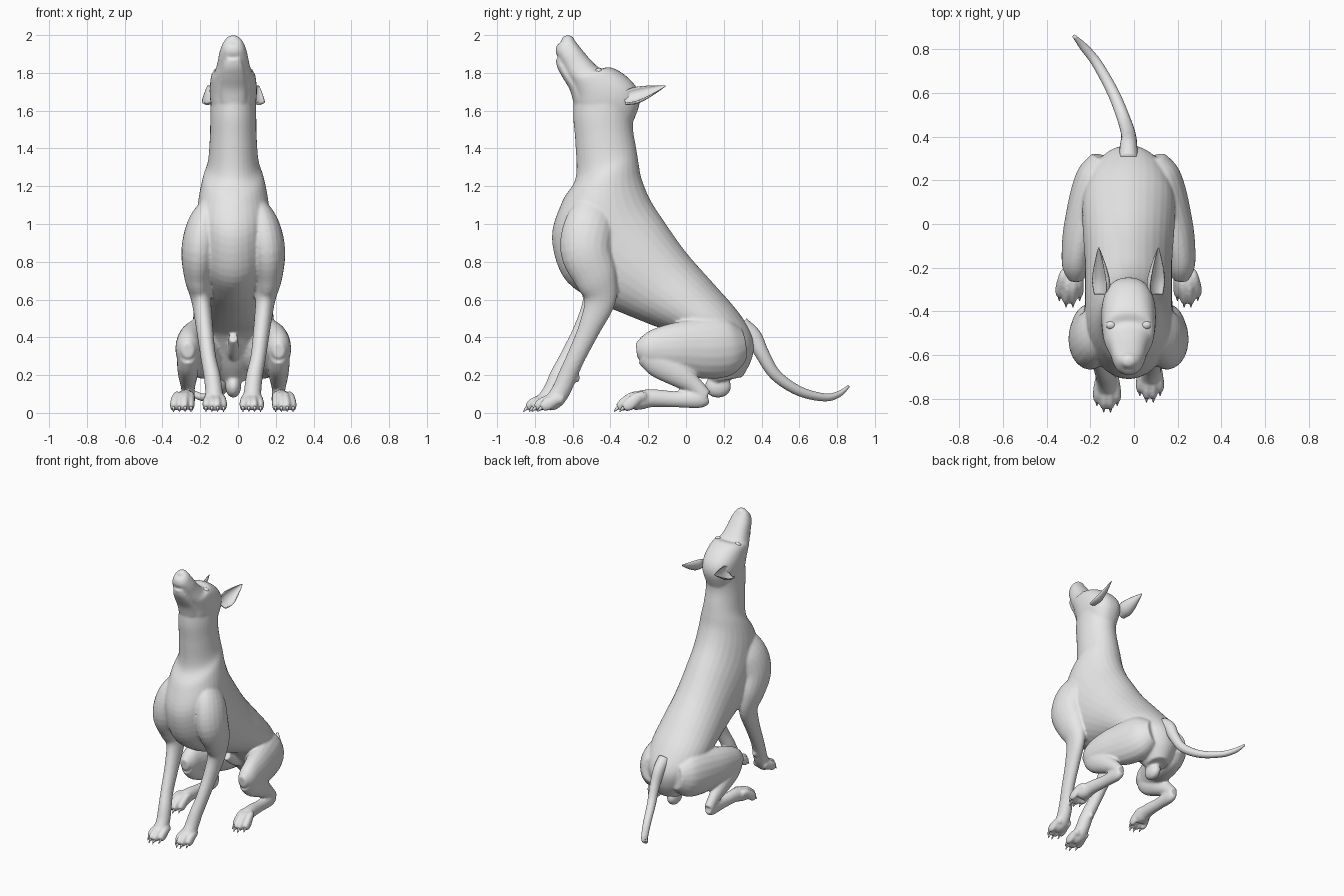
import bpy, bmesh, math
from mathutils import Vector, Matrix

if "Cube" in bpy.data.objects:
    bpy.data.objects.remove(bpy.data.objects["Cube"], do_unlink=True)

CX = -0.025          # the animal's own centre line
X = Vector((1, 0, 0))

grey = bpy.data.materials.new("plain grey")
grey.use_nodes = True
grey.diffuse_color = (0.8, 0.8, 0.8, 1)
grey.node_tree.nodes["Principled BSDF"].inputs["Base Color"].default_value = (0.8, 0.8, 0.8, 1)


def spline(rows, steps=5):
    """Catmull-Rom interpolation of rows of numbers."""
    out = []
    for i in range(len(rows) - 1):
        p0, p1 = rows[max(i - 1, 0)], rows[i]
        p2, p3 = rows[i + 1], rows[min(i + 2, len(rows) - 1)]
        for k in range(steps):
            t = k / steps
            out.append([0.5 * (2 * b + (c - a) * t + (2 * a - 5 * b + 4 * c - d) * t * t
                               + (3 * b - a - 3 * c + d) * t ** 3)
                        for a, b, c, d in zip(p0, p1, p2, p3)])
    return out + [list(rows[-1])]


def skin(bm, rings):
    """Join rings of points into a closed tube."""
    loops = [[bm.verts.new(p) for p in r] for r in rings]
    n = len(loops[0])
    for a, b in zip(loops, loops[1:]):
        for i in range(n):
            bm.faces.new((a[i], a[(i + 1) % n], b[(i + 1) % n], b[i]))
    bm.faces.new(loops[0][::-1])
    bm.faces.new(loops[-1])


def power(v, e):
    return math.copysign(abs(v) ** e, v)


def slab_loft(bm, rows, e=1.0, n=32):
    """Rows: back y, back z, front y, front z, half width."""
    rings = []
    for yb, zb, yf, zf, w in spline(rows):
        c = Vector((CX, (yb + yf) / 2, (zb + zf) / 2))
        a = Vector((0, (yb - yf) / 2, (zb - zf) / 2))
        rings.append([c + a * power(math.cos(t), e) + X * w * power(math.sin(t), e)
                      for t in (2 * math.pi * i / n for i in range(n))])
    skin(bm, rings)


def tube(bm, rows, side=1, lean=0.0, n=20):
    """Rows: x, y, z, half width, half depth. Lean moves low points forward."""
    rows = [(CX + side * x, y - lean * min(1, max(0, (0.7 - z) / 0.5)), z, a, b)
            for x, y, z, a, b in rows]
    rows = spline(rows)
    pts = [Vector(r[:3]) for r in rows]
    rings = []
    for i, r in enumerate(rows):
        t = (pts[min(i + 1, len(pts) - 1)] - pts[max(i - 1, 0)]).normalized()
        u = (X - t * t.x).normalized()
        v = t.cross(u)
        rings.append([pts[i] + u * r[3] * math.cos(k) + v * r[4] * math.sin(k)
                      for k in (2 * math.pi * j / n for j in range(n))])
    skin(bm, rings)


def ball(bm, centre, size):
    m = Matrix.Translation(Vector(centre) + X * CX) @ Matrix.Diagonal((*size, 1))
    bmesh.ops.create_uvsphere(bm, u_segments=20, v_segments=12, radius=1, matrix=m)


def finish(bm, name):
    bmesh.ops.recalc_face_normals(bm, faces=bm.faces)
    for f in bm.faces:
        f.smooth = True
    me = bpy.data.meshes.new(name)
    bm.to_mesh(me)
    bm.free()
    me.materials.append(grey)
    ob = bpy.data.objects.new(name, me)
    bpy.context.collection.objects.link(ob)
    return ob


body, claws = bmesh.new(), bmesh.new()

# Torso and neck, from rump to throat
slab_loft(body, [
    (0.30, 0.19, 0.14, 0.16, 0.07), (0.35, 0.29, 0.07, 0.24, 0.13),
    (0.355, 0.40, 0.00, 0.34, 0.18), (0.28, 0.53, -0.07, 0.42, 0.21),
    (0.15, 0.68, -0.18, 0.465, 0.21), (0.00, 0.85, -0.33, 0.525, 0.20),
    (-0.12, 1.02, -0.50, 0.60, 0.20), (-0.19, 1.13, -0.65, 0.72, 0.20),
    (-0.235, 1.24, -0.71, 0.93, 0.19), (-0.252, 1.33, -0.655, 1.12, 0.165),
    (-0.265, 1.41, -0.585, 1.24, 0.135), (-0.28, 1.50, -0.585, 1.42, 0.124),
    (-0.275, 1.57, -0.597, 1.56, 0.122), (-0.25, 1.64, -0.595, 1.64, 0.12)])

# Skull and muzzle, pointing up
slab_loft(body, [
    (-0.28, 1.54, -0.57, 1.56, 0.10), (-0.245, 1.64, -0.585, 1.64, 0.12),
    (-0.26, 1.72, -0.59, 1.68, 0.125), (-0.325, 1.79, -0.60, 1.715, 0.122),
    (-0.40, 1.83, -0.61, 1.745, 0.115), (-0.455, 1.825, -0.63, 1.78, 0.10),
    (-0.51, 1.875, -0.65, 1.82, 0.085), (-0.56, 1.935, -0.672, 1.87, 0.074),
    (-0.60, 1.985, -0.69, 1.91, 0.056), (-0.62, 2.0, -0.685, 1.945, 0.035)], e=0.85)

# Lower jaw, narrower than the muzzle so that a mouth crease is left
slab_loft(body, [
    (-0.50, 1.66, -0.595, 1.64, 0.075), (-0.56, 1.74, -0.615, 1.71, 0.070),
    (-0.61, 1.80, -0.650, 1.77, 0.062), (-0.635, 1.85, -0.680, 1.825, 0.052),
    (-0.655, 1.89, -0.690, 1.87, 0.035)])

# Nose pad and the soft parts under the rump and belly
ball(body, (0, -0.625, 1.972), (0.04, 0.035, 0.028))
ball(body, (0, 0.17, 0.14), (0.042, 0.07, 0.06))
tube(body, [(0, 0.10, 0.29, 0.025, 0.03), (0, 0.0, 0.33, 0.03, 0.035),
            (0, -0.10, 0.40, 0.025, 0.03)])


def paw(side, x, y, splay, height):
    """Four arched toes with claws; the middle two reach further."""
    for k in (-1.5, -0.5, 0.5, 1.5):
        tip = y + (0.03 if abs(k) > 1 else 0)
        x0, x1 = x + k * 0.022, x + k * 0.031 + splay
        tube(body, [(x0, y + 0.15, height, 0.020, 0.025),
                    ((x0 + x1) / 2, tip + 0.085, height, 0.020, 0.028),
                    (x1, tip + 0.035, 0.045, 0.019, 0.034),
                    (x1, tip + 0.005, 0.026, 0.014, 0.022)], side, n=12)
        tube(claws, [(x1, tip + 0.02, 0.035, 0.010, 0.010),
                     (x1, tip, 0.024, 0.007, 0.009),
                     (x1, tip - 0.016, 0.006, 0.002, 0.002)], side, n=8)


for side in (1, -1):
    # Front leg from shoulder to wrist, the right one set further forward
    lean = 0.0 if side == 1 else 0.045
    tube(body, [
        (0.10, -0.46, 1.12, 0.05, 0.09), (0.15, -0.51, 1.00, 0.09, 0.13),
        (0.18, -0.53, 0.86, 0.095, 0.135), (0.185, -0.48, 0.72, 0.075, 0.115),
        (0.17, -0.455, 0.60, 0.053, 0.085), (0.152, -0.51, 0.45, 0.045, 0.06),
        (0.133, -0.58, 0.30, 0.041, 0.05), (0.113, -0.625, 0.20, 0.044, 0.05),
        (0.103, -0.66, 0.12, 0.046, 0.05), (0.10, -0.70, 0.065, 0.048, 0.048),
        (0.10, -0.74, 0.05, 0.045, 0.038)], side, lean)
    ball(body, (side * 0.11, -0.582 - lean, 0.185), (0.018, 0.022, 0.025))
    paw(side, 0.098, -0.80 - lean, 0.0, 0.07)

    # Thigh
    tube(body, [
        (0.10, 0.30, 0.36, 0.07, 0.09), (0.125, 0.22, 0.35, 0.11, 0.155),
        (0.16, 0.10, 0.345, 0.115, 0.165), (0.21, -0.03, 0.345, 0.09, 0.14),
        (0.235, -0.14, 0.34, 0.072, 0.115), (0.24, -0.21, 0.335, 0.06, 0.085),
        (0.24, -0.262, 0.33, 0.03, 0.04)], side)
    # Shank folded back to the hock
    tube(body, [
        (0.24, -0.21, 0.32, 0.05, 0.07), (0.24, -0.14, 0.27, 0.058, 0.085),
        (0.24, -0.04, 0.205, 0.052, 0.07), (0.24, 0.05, 0.14, 0.038, 0.045),
        (0.238, 0.10, 0.085, 0.034, 0.040)], side)
    # Long hind foot lying on the ground
    tube(body, [
        (0.238, 0.115, 0.085, 0.025, 0.035), (0.238, 0.07, 0.075, 0.036, 0.050),
        (0.242, -0.05, 0.072, 0.035, 0.043), (0.25, -0.18, 0.078, 0.042, 0.048),
        (0.258, -0.25, 0.065, 0.052, 0.050), (0.262, -0.29, 0.05, 0.05, 0.038)], side)
    paw(side, 0.258, -0.365, 0.012, 0.085)

# Blend the lofted parts into one smooth skin
dog = finish(body, "body")
remesh = dog.modifiers.new("blend", "REMESH")
remesh.mode = "VOXEL"
remesh.voxel_size = 0.008
remesh.use_smooth_shade = True
smooth = dog.modifiers.new("soften", "SMOOTH")
smooth.factor = 0.5
smooth.iterations = 6
finish(claws, "claws")

# Tail, curving down and swept to the right
bm = bmesh.new()
tube(bm, [
    (0, 0.29, 0.46, 0.045, 0.05), (0, 0.355, 0.405, 0.040, 0.045),
    (0, 0.405, 0.31, 0.034, 0.037), (-0.02, 0.475, 0.20, 0.030, 0.031),
    (-0.07, 0.60, 0.115, 0.027, 0.026), (-0.145, 0.735, 0.082, 0.023, 0.021),
    (-0.205, 0.81, 0.10, 0.019, 0.016), (-0.25, 0.86, 0.14, 0.008, 0.007)])
finish(bm, "tail")

# Cupped ears, swept back and open to the outside
for side, name in ((1, "left_ear"), (-1, "right_ear")):
    bm = bmesh.new()
    base = Vector((CX + side * 0.115, -0.325, 1.655))
    tip = Vector((CX + side * 0.137, -0.108, 1.732))
    axis = (tip - base).normalized()
    opening = Vector((side * 0.75, -0.35, 0.6))
    opening = (opening - axis * opening.dot(axis)).normalized()
    across = axis.cross(opening)
    rings = []
    for t, r in spline([(0, 0.042), (0.25, 0.053), (0.5, 0.043), (0.8, 0.021), (1, 0.003)]):
        c = base.lerp(tip, t) + opening * 0.02 * (1 - t)
        arc = [math.pi * i / 10 for i in range(11)]
        rings.append([c + across * r * math.cos(a) - opening * r * 0.85 * math.sin(a) for a in arc]
                     + [c + across * r * 0.84 * math.cos(a) - opening * r * 0.55 * math.sin(a)
                        for a in reversed(arc)])
    skin(bm, rings)
    finish(bm, name)

# Eyes set under the brow
for side, name in ((1, "left_eye"), (-1, "right_eye")):
    bm = bmesh.new()
    ball(bm, (side * 0.080, -0.462, 1.808), (0.024, 0.020, 0.018))
    finish(bm, name)
